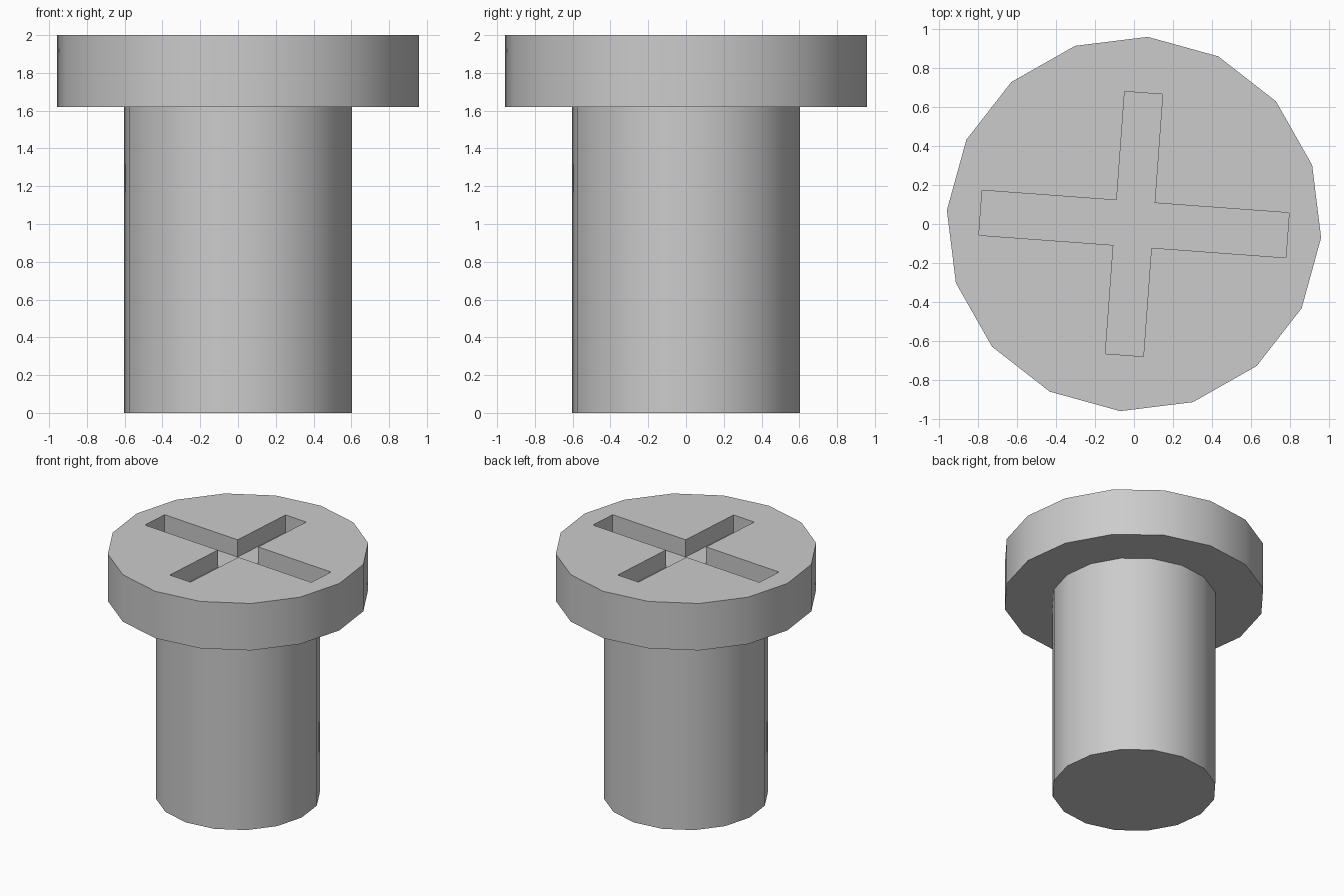
import bpy
import math

cube = bpy.data.objects.get("Cube")
if cube:
    bpy.data.objects.remove(cube, do_unlink=True)

SIDES = 16
TURN = math.radians(-4.2)
HEAD_BASE, TOP, SLOT_DEPTH = 1.62, 2.0, 0.14

metal = bpy.data.materials.new("grey metal")
metal.use_nodes = True
grey = (0.6, 0.6, 0.6, 1)
metal.diffuse_color = grey
metal.node_tree.nodes["Principled BSDF"].inputs["Base Color"].default_value = grey


def add_cylinder(name, radius, bottom, top):
    # A vertex points along the turned x axis
    bpy.ops.mesh.primitive_cylinder_add(
        vertices=SIDES, radius=radius, depth=top - bottom,
        location=(0, 0, (bottom + top) / 2), rotation=(0, 0, TURN))
    obj = bpy.context.object
    obj.name = name
    obj.data.materials.append(metal)
    return obj


def cut_slot(target, name, length, width):
    # Box sunk into the top face, kept only as a hidden cutter
    bpy.ops.mesh.primitive_cube_add(size=1, location=(0, 0, TOP), rotation=(0, 0, TURN))
    cutter = bpy.context.object
    cutter.name = name
    cutter.scale = (length, width, 2 * SLOT_DEPTH)
    cutter.data.materials.append(metal)
    cut = target.modifiers.new(name, 'BOOLEAN')
    cut.operation = 'DIFFERENCE'
    cut.solver = 'EXACT'
    cut.object = cutter
    bpy.context.view_layer.objects.active = target
    bpy.ops.object.modifier_apply(modifier=cut.name)
    bpy.data.objects.remove(cutter, do_unlink=True)


# Shaft and head
shaft = add_cylinder("shaft", 0.604, 0, HEAD_BASE)
head = add_cylinder("head", 0.96, HEAD_BASE, TOP)

# Cross recess in the head
cut_slot(head, "long_slot", 1.575, 0.23)
cut_slot(head, "short_slot", 0.195, 1.345)

# Round sides shaded smooth, rims and slot edges kept sharp
for part in (shaft, head):
    bpy.ops.object.select_all(action='DESELECT')
    part.select_set(True)
    bpy.context.view_layer.objects.active = part
    bpy.ops.object.shade_smooth_by_angle(angle=math.radians(30))
